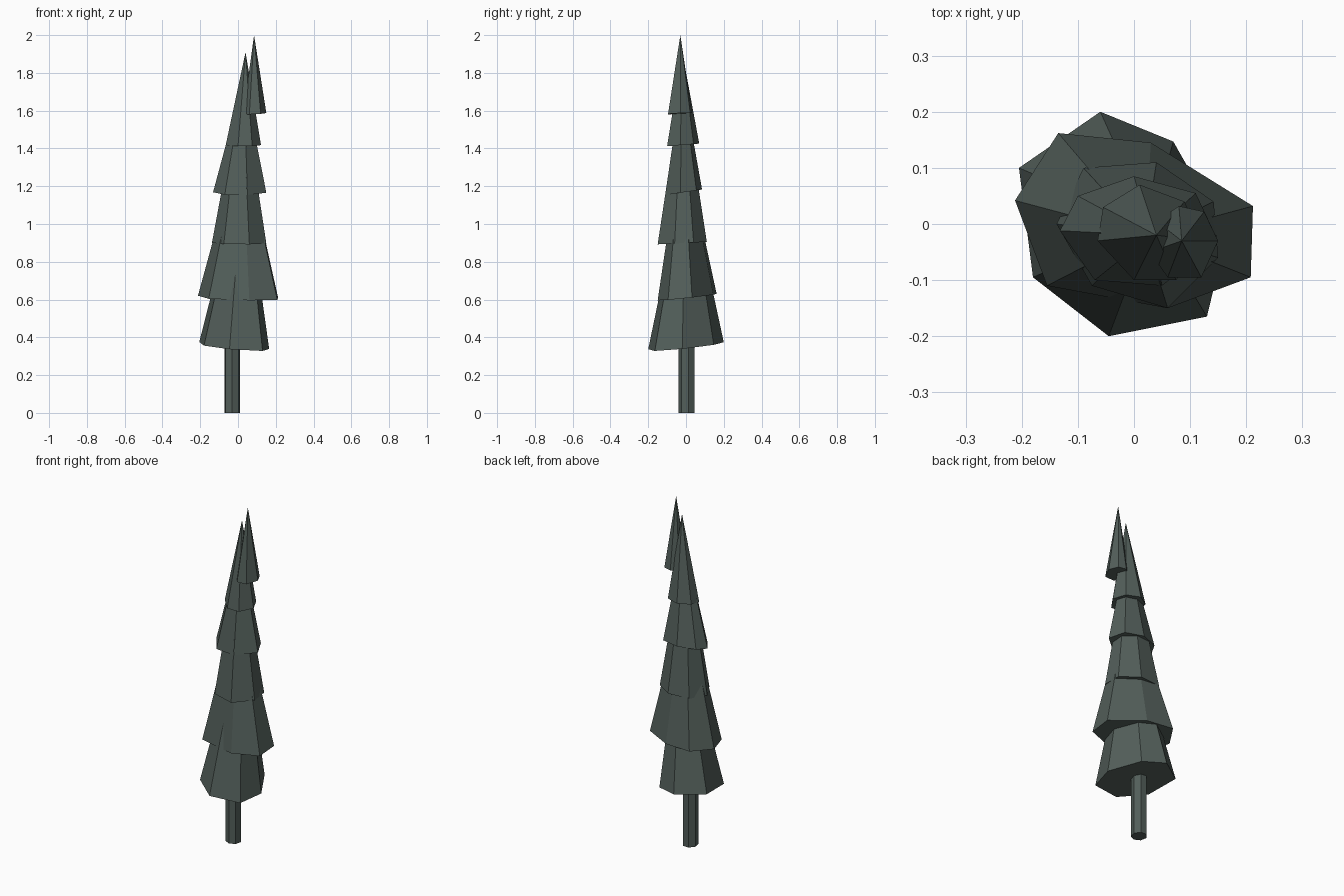
import bpy
import bmesh
import math
from mathutils import Vector

if "Cube" in bpy.data.objects:
    bpy.data.objects.remove(bpy.data.objects["Cube"])

needle = bpy.data.materials.new("dark grey green")
needle.diffuse_color = (0.085, 0.112, 0.101, 1)
needle.use_nodes = True
needle.node_tree.nodes["Principled BSDF"].inputs["Base Color"].default_value = needle.diffuse_color


def finish(name, bm):
    bmesh.ops.recalc_face_normals(bm, faces=bm.faces)
    mesh = bpy.data.meshes.new(name)
    bm.to_mesh(mesh)
    bm.free()
    mesh.materials.append(needle)
    obj = bpy.data.objects.new(name, mesh)
    bpy.context.collection.objects.link(obj)


def tier(name, apex, z, tilt, outline):
    """Irregular cone: tilted rim polygon joined to an apex, closed below."""
    bm = bmesh.new()
    rim = [bm.verts.new((x, y, z + tilt[0] * x + tilt[1] * y)) for x, y in outline]
    tip = bm.verts.new(apex)
    centre = bm.verts.new(sum((v.co for v in rim), Vector()) / len(rim))
    for a, b in zip(rim, rim[1:] + rim[:1]):
        bm.faces.new((a, b, tip))
        bm.faces.new((b, a, centre))
    finish(name, bm)


# Trunk
bm = bmesh.new()
rings = []
for z in (0, 0.45):
    rings.append([bm.verts.new((-0.031 + 0.043 * math.cos(math.tau * i / 7 + 0.2),
                                0.005 + 0.045 * math.sin(math.tau * i / 7 + 0.2), z))
                  for i in range(7)])
for i in range(7):
    j = (i + 1) % 7
    bm.faces.new((rings[0][i], rings[0][j], rings[1][j], rings[1][i]))
bm.faces.new(rings[0][::-1])
bm.faces.new(rings[1])
finish("trunk", bm)

# Branch tiers, bottom to top
tier("branch_tier_1", (0.03, 0, 1.30), 0.352, (-0.07, 0.09),
     [(0.165, -0.02), (0.07, 0.147), (-0.06, 0.2), (-0.205, 0.1),
      (-0.18, -0.095), (-0.045, -0.2), (0.13, -0.165)])
tier("branch_tier_2", (0.02, -0.02, 1.47), 0.612, (-0.02, 0.10),
     [(0.212, 0.032), (0.03, 0.145), (-0.135, 0.162), (-0.212, 0.042),
      (-0.155, -0.11), (0.06, -0.15), (0.208, -0.095)])
tier("branch_tier_3", (0.02, -0.02, 1.75), 0.9, (0, 0.05),
     [(0.15, -0.06), (0.142, 0.04), (0.04, 0.11), (-0.09, 0.1),
      (-0.138, 0), (-0.075, -0.11), (0.06, -0.15)])
tier("branch_tier_4", (0.03, -0.02, 1.77), 1.17, (0, 0.15),
     [(0.15, -0.03), (0.11, 0.055), (0, 0.085), (-0.1, 0.05),
      (-0.132, -0.012), (-0.07, -0.1), (0.05, -0.11)])
tier("branch_tier_5", (0.04, -0.02, 1.91), 1.42, (0, 0.08),
     [(0.122, -0.03), (0.09, 0.04), (0.01, 0.07), (-0.055, 0.03),
      (-0.065, -0.03), (0, -0.1), (0.075, -0.1)])
tier("top_tier", (0.085, -0.03, 2.0), 1.583, (0.04, 0.05),
     [(0.15, -0.03), (0.125, 0.022), (0.08, 0.032), (0.04, 0.005),
      (0.028, -0.05), (0.06, -0.095), (0.12, -0.095)])
